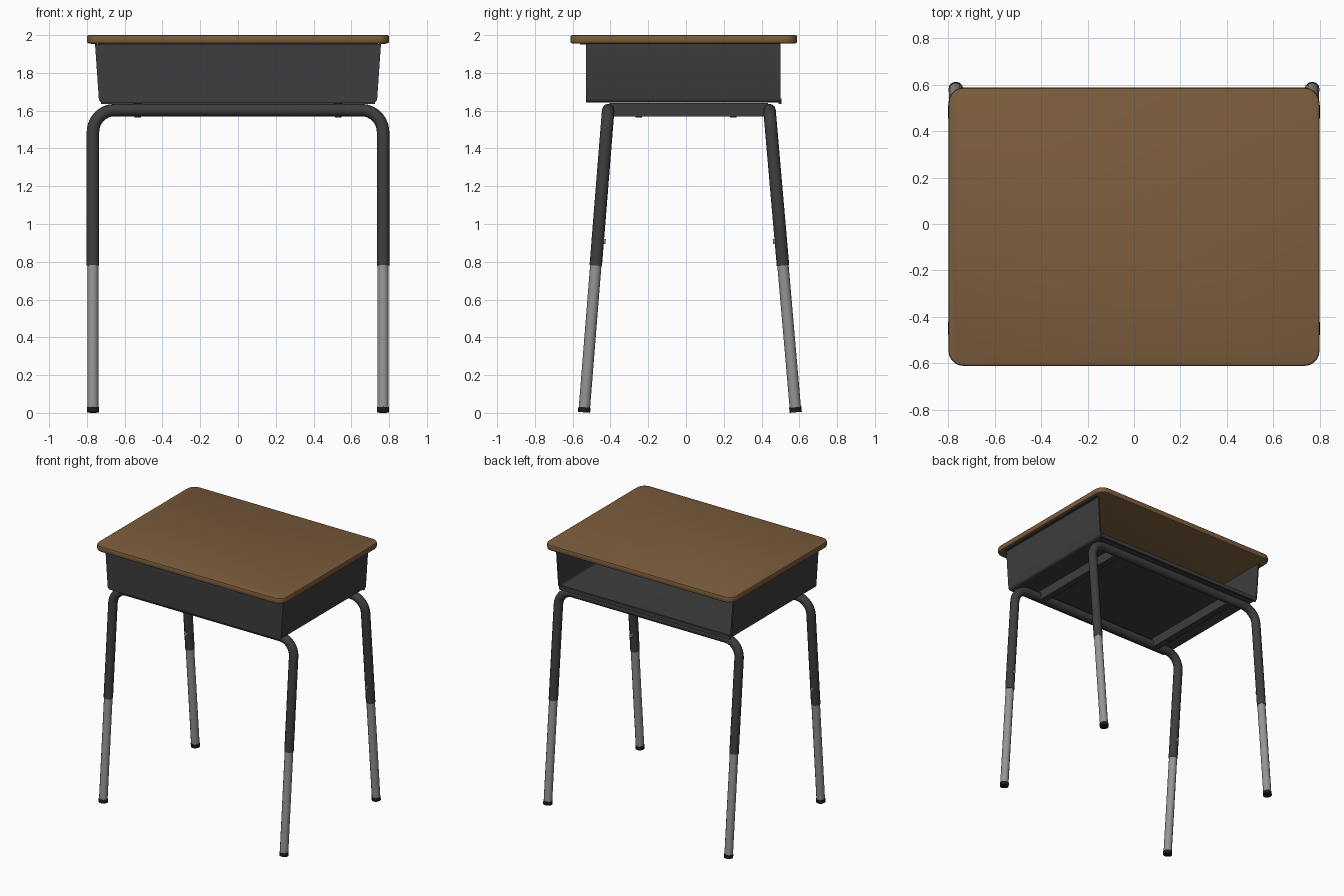
import bpy, bmesh, math
from mathutils import Vector

if "Cube" in bpy.data.objects:
    bpy.data.objects.remove(bpy.data.objects["Cube"])


def material(name, rgb):
    m = bpy.data.materials.new(name)
    m.diffuse_color = (*rgb, 1)
    m.use_nodes = True
    m.node_tree.nodes["Principled BSDF"].inputs["Base Color"].default_value = m.diffuse_color
    return m


WOOD = material("brown_wood", (0.20, 0.108, 0.046))
DARK = material("dark_metal", (0.048, 0.048, 0.050))
STEEL = material("grey_steel", (0.30, 0.30, 0.30))
BLACK = material("black_rubber", (0.012, 0.012, 0.012))


def add_object(name, mesh, mat, angle=35):
    mesh.materials.clear()
    mesh.materials.append(mat)
    ob = bpy.data.objects.new(name, mesh)
    bpy.context.collection.objects.link(ob)
    bpy.ops.object.select_all(action='DESELECT')
    ob.select_set(True)
    bpy.context.view_layer.objects.active = ob
    bpy.ops.object.shade_smooth_by_angle(angle=math.radians(angle))
    return ob


def from_bm(name, bm, mat, angle=35):
    bmesh.ops.recalc_face_normals(bm, faces=bm.faces)
    me = bpy.data.meshes.new(name)
    bm.to_mesh(me)
    bm.free()
    return add_object(name, me, mat, angle)


def box(name, lo, hi, mat):
    bm = bmesh.new()
    bmesh.ops.create_cube(bm, size=1)
    for v in bm.verts:
        v.co = Vector([lo[i] + (v.co[i] + 0.5) * (hi[i] - lo[i]) for i in range(3)])
    return from_bm(name, bm, mat)


def tube(name, pts, radius, mat):
    cu = bpy.data.curves.new(name, 'CURVE')
    cu.dimensions = '3D'
    cu.bevel_depth = radius
    cu.bevel_resolution = 4
    cu.use_fill_caps = True
    sp = cu.splines.new('POLY')
    sp.points.add(len(pts) - 1)
    for p, co in zip(sp.points, pts):
        p.co = (*co, 1)
    tmp = bpy.data.objects.new(name + "_path", cu)
    bpy.context.collection.objects.link(tmp)
    dg = bpy.context.evaluated_depsgraph_get()
    me = bpy.data.meshes.new_from_object(tmp.evaluated_get(dg))
    bpy.data.objects.remove(tmp)
    return add_object(name, me, mat, 40)


def prism(name, outline, y0, y1, mat):
    """Extrude an (x, z) outline along y."""
    bm = bmesh.new()
    f = bm.faces.new([bm.verts.new((x, y0, z)) for x, z in outline])
    r = bmesh.ops.extrude_face_region(bm, geom=[f])
    vs = [g for g in r["geom"] if isinstance(g, bmesh.types.BMVert)]
    bmesh.ops.translate(bm, verts=vs, vec=(0, y1 - y0, 0))
    return from_bm(name, bm, mat)


# Desk top: rounded corners, softened rim
bm = bmesh.new()
bmesh.ops.create_cube(bm, size=1)
for v in bm.verts:
    v.co = Vector((v.co.x * 1.6, v.co.y * 1.2 - 0.012, 1.978 + v.co.z * 0.044))
upright = [e for e in bm.edges if abs(e.verts[0].co.z - e.verts[1].co.z) > 0.01]
bmesh.ops.bevel(bm, geom=upright, offset=0.065, segments=5, profile=0.5, affect='EDGES')
rim = [e for e in bm.edges if abs(e.verts[0].co.z - e.verts[1].co.z) < 0.001]
bmesh.ops.bevel(bm, geom=rim, offset=0.01, segments=2, profile=0.5, affect='EDGES')
from_bm("desk_top", bm, WOOD, 30)

# Book box: folded sheet tray, open at the back
Y0, Y1 = -0.53, 0.50
ZB, ZT, T = 1.643, 1.954, 0.010


def half_profile(inset):
    """Right half, bottom centre side to top, with a rounded lower corner."""
    c = 0.022 - inset
    pts = []
    for i in range(5):
        a = math.radians(-90 + 85 * i / 4)
        pts.append((0.715 + c * math.cos(a), ZB + 0.022 + c * math.sin(a)))
    return pts + [(0.757 - inset, ZT - inset * 0.8)]


outer = half_profile(0)
right = outer + [(0.778, ZT), (0.778, ZT + 0.004), (0.747, ZT + 0.004)]
inner = half_profile(T)[:-1]
sheet = right + inner[::-1]
sheet += [(-x, z) for x, z in inner] + [(-x, z) for x, z in right[::-1]]
prism("book_box_sides_and_floor", sheet, Y0 + T, Y1, DARK)
front = outer + [(-x, z) for x, z in outer[::-1]]
prism("book_box_front", front, Y0, Y0 + T, DARK)
box("book_box_front_flange", (-0.74, -0.56, ZT - 0.004), (0.74, Y0 + T, ZT + 0.004), DARK)
box("book_box_back_hem", (-0.725, 0.490, 1.634), (0.725, 0.506, 1.664), DARK)

# Leg frames: bent tubes, telescoping lower legs, rubber feet
ZF, XL, RB, R = 1.603, 0.768, 0.115, 0.033
for label, ytop, yfoot in (("front", -0.412, -0.540), ("back", 0.442, 0.581)):
    def leg_y(z):
        return ytop + (yfoot - ytop) * (ZF - z) / ZF

    arc = []
    for i in range(8):
        a = math.radians(90 * i / 7)
        arc.append((XL - RB + RB * math.cos(a), ZF - RB + RB * math.sin(a)))
    half = [(XL, 0.78)] + arc
    path = [(x, leg_y(z), z) for x, z in half]
    path += [(-x, leg_y(z), z) for x, z in half[::-1]]
    tube(label + "_frame_tube", path, R, DARK)
    out = 1 if yfoot > 0 else -1
    for side, x in (("left", -XL), ("right", XL)):
        n = f"{label}_{side}_"
        tube(n + "lower_leg", [(x, leg_y(z), z) for z in (0.02, 0.82)], 0.030, STEEL)
        tube(n + "foot", [(x, leg_y(z), z) for z in (0.003, 0.030)], 0.0325, BLACK)
        # height adjusting button on the inner side of the leg
        yb = leg_y(0.91)
        tube(n + "button", [(x, yb - out * 0.02, 0.91), (x, yb - out * 0.042, 0.908)],
             0.013, STEEL)

# Cross bars under the box with screw heads
for side, s in (("left", -1), ("right", 1)):
    xs = sorted((s * 0.505, s * 0.555))
    box(side + "_cross_bar", (xs[0], -0.405, 1.568), (xs[1], 0.435, 1.641), DARK)
    for k, y in enumerate((-0.25, 0.25)):
        tube(f"{side}_screw_{k + 1}", [(s * 0.53, y, 1.572), (s * 0.53, y, 1.563)],
             0.017, DARK)
